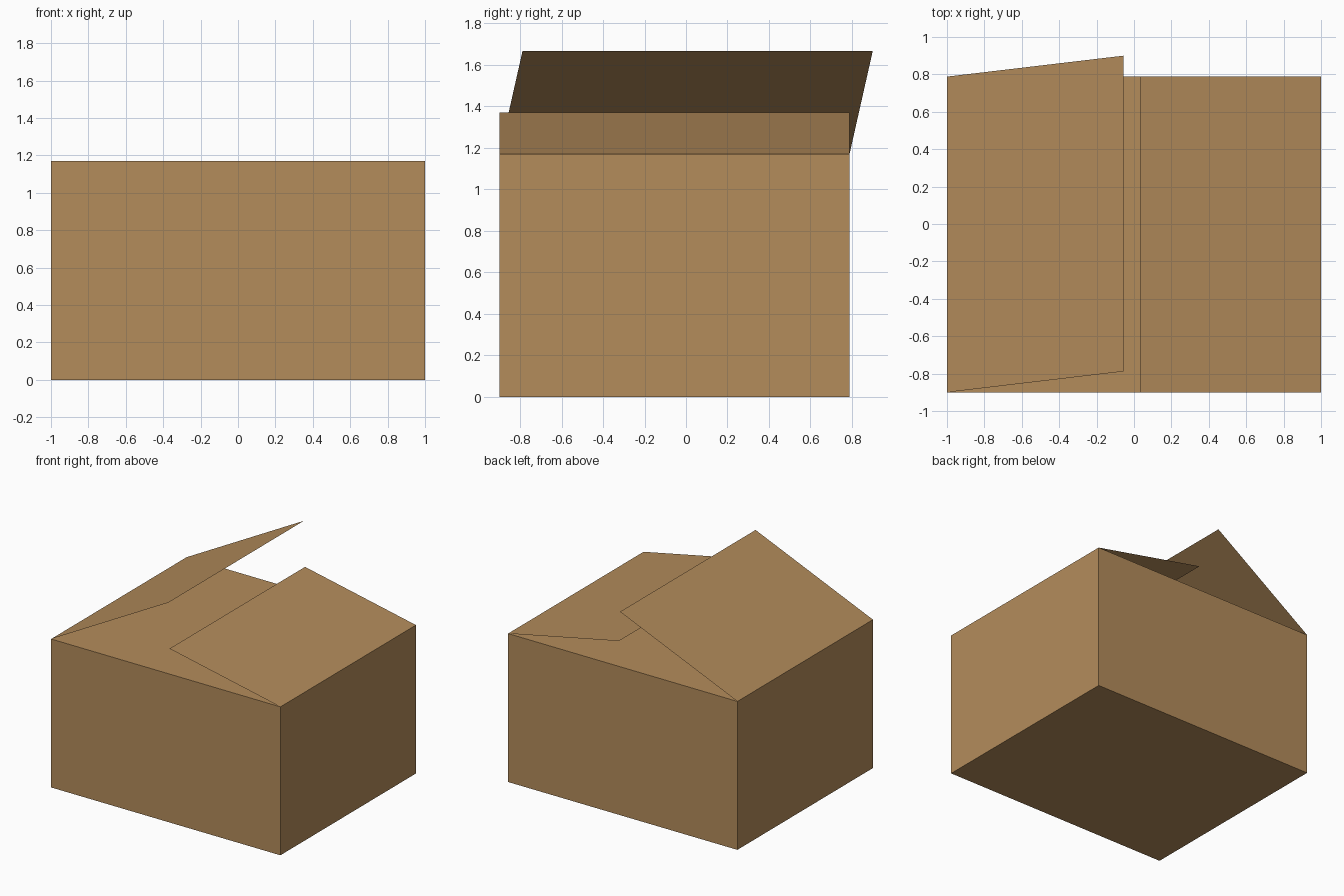
import bpy, bmesh

if "Cube" in bpy.data.objects:
    bpy.data.objects.remove(bpy.data.objects["Cube"])

cardboard = bpy.data.materials.new("cardboard brown")
cardboard.diffuse_color = (0.456, 0.262, 0.105, 1)
cardboard.use_nodes = True
cardboard.node_tree.nodes["Principled BSDF"].inputs["Base Color"].default_value = cardboard.diffuse_color

FRONT, BACK, TOP = -0.9, 0.788, 1.17


def add_object(name, bm):
    mesh = bpy.data.meshes.new(name)
    bm.to_mesh(mesh)
    bm.free()
    mesh.materials.append(cardboard)
    obj = bpy.data.objects.new(name, mesh)
    bpy.context.collection.objects.link(obj)
    return obj


# Carton body, closed flat on top by the inner flaps
bm = bmesh.new()
bmesh.ops.create_cube(bm, size=1)
bmesh.ops.scale(bm, vec=(2, BACK - FRONT, TOP), verts=bm.verts)
bmesh.ops.translate(bm, vec=(0, (FRONT + BACK) / 2, TOP / 2), verts=bm.verts)
add_object("carton_body", bm)


# Thin flap hinged on a side edge, its free edge raised and slid along y
def flap(name, hinge_x, free_x, rise, slide):
    bm = bmesh.new()
    corners = [(hinge_x, FRONT, TOP), (free_x, FRONT + slide, TOP + rise),
               (free_x, BACK + slide, TOP + rise), (hinge_x, BACK, TOP)]
    face = bm.faces.new([bm.verts.new(c) for c in corners])
    face.normal_update()
    if face.normal.z < 0:
        face.normal_flip()
    add_object(name, bm)


flap("left_flap", -1, -0.055, 0.497, 0.112)
flap("right_flap", 1, 0.033, 0.2, 0)
